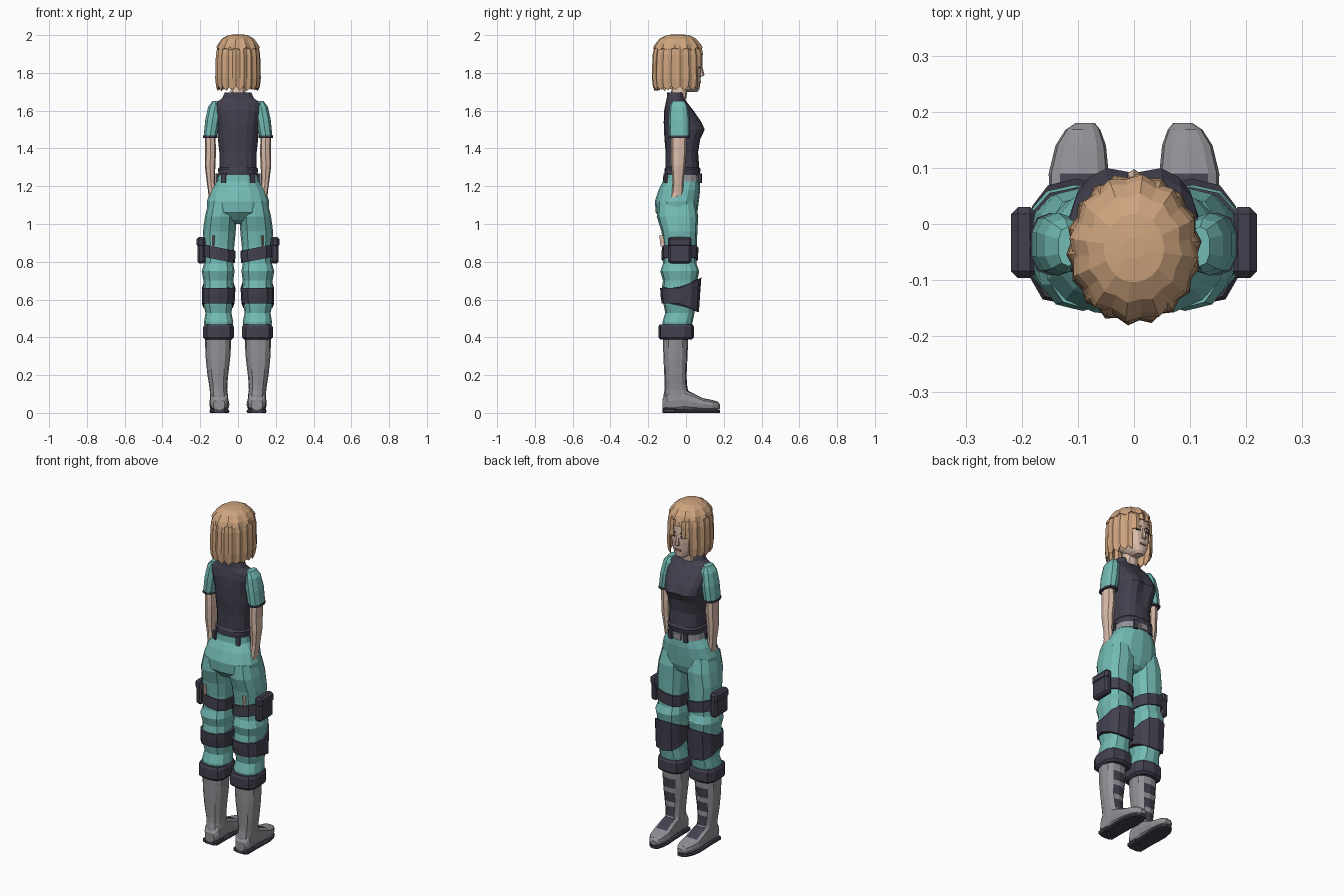
import bpy, math, random
from mathutils import Vector, Matrix

random.seed(4)
cube = bpy.data.objects.get("Cube")
if cube:
    bpy.data.objects.remove(cube)


def material(name, *rgb):
    linear = [(c / 255 / 12.92) if c < 11 else ((c / 255 + .055) / 1.055) ** 2.4 for c in rgb] + [1]
    mat = bpy.data.materials.new(name)
    mat.use_nodes = True
    mat.diffuse_color = linear
    mat.node_tree.nodes["Principled BSDF"].inputs["Base Color"].default_value = linear
    return mat


TEAL = material("teal cloth", 115, 187, 181)
DARK = material("dark charcoal", 66, 64, 78)
GREY = material("boot grey", 146, 146, 151)
SKIN = material("skin", 218, 188, 170)
HAIR = material("light brown hair", 206, 164, 126)
BROW = material("brow brown", 105, 78, 62)
LIPS = material("lips", 178, 118, 110)


def build(name, verts, faces, mats, mirror=False, paint=None):
    """Make a flat shaded object; paint picks a material slot from a face centre."""
    mesh = bpy.data.meshes.new(name)
    mesh.from_pydata(verts, [], faces)
    for mat in mats:
        mesh.materials.append(mat)
    if paint:
        for face in mesh.polygons:
            face.material_index = int(paint(face.center))
    obj = bpy.data.objects.new(name, mesh)
    bpy.context.collection.objects.link(obj)
    if mirror:
        obj.modifiers.new("Mirror", "MIRROR").use_mirror_merge = False
    return obj


def loft(name, rings, mats, n=10, power=2.5, mirror=False, along_y=False, shape=None, paint=None):
    """Skin rings given as (height, x low, x high, y low, y high)."""
    verts, faces = [], []
    for h, x0, x1, y0, y1 in rings:
        for i in range(n):
            a = math.tau * i / n
            s, c = -math.sin(a), math.cos(a)
            x = (x0 + x1) / 2 + (x1 - x0) / 2 * math.copysign(abs(s) ** (2 / power), s)
            y = (y0 + y1) / 2 + (y1 - y0) / 2 * math.copysign(abs(c) ** (2 / power), c)
            p = Vector((x, h, y)) if along_y else Vector((x, y, h))
            verts.append(shape(p) if shape else p)
    for r in range(len(rings) - 1):
        for i in range(n):
            j = (i + 1) % n
            faces.append((r * n + i, r * n + j, r * n + n + j, r * n + n + i))
    faces += [tuple(reversed(range(n))), tuple(range(len(verts) - n, len(verts)))]
    # Rings may run downwards or along y, so turn the skin to face outwards
    if (rings[0][0] > rings[-1][0]) != along_y:
        faces = [tuple(reversed(f)) for f in faces]
    return build(name, verts, faces, mats, mirror, paint)


def box(name, centre, size, mat, mirror=False, turn=0, bevel=0):
    corners = [Vector((x, y, z)) for x in (-.5, .5) for y in (-.5, .5) for z in (-.5, .5)]
    spin = Matrix.Rotation(turn, 3, "Z")
    verts = [spin @ (c * Vector(size)) + Vector(centre) for c in corners]
    faces = [(0, 1, 3, 2), (4, 6, 7, 5), (0, 4, 5, 1), (2, 3, 7, 6), (0, 2, 6, 4), (1, 5, 7, 3)]
    obj = build(name, verts, faces, [mat], mirror)
    if bevel:
        obj.modifiers.new("Bevel", "BEVEL").width = bevel
    return obj


def sample(rings, h, grow=0):
    """Ring at any height of a table that runs from top to bottom."""
    for a, b in zip(rings, rings[1:]):
        if a[0] >= h >= b[0]:
            t = (a[0] - h) / (a[0] - b[0])
            v = [p + (q - p) * t for p, q in zip(a, b)]
            return (h, v[1] - grow, v[2] + grow, v[3] - grow, v[4] + grow)


# Trousers: hips and two legs with soft folds
loft("hips", [(1.23, -.11, .11, -.12, .075), (1.18, -.145, .145, -.145, .075), (1.12, -.165, .165, -.165, .068),
              (1.06, -.16, .16, -.16, .06), (1.02, -.1, .1, -.125, .045), (1.0, -.03, .03, -.08, .02)],
     [TEAL], n=16, power=2.3)
leg = [(1.12, .02, .155, -.15, .05), (1.04, .008, .175, -.155, .065), (.96, .012, .186, -.13, .06),
       (.88, .02, .18, -.12, .058), (.79, .025, .18, -.122, .055), (.75, .018, .192, -.136, .07),
       (.7, .025, .183, -.122, .06), (.65, .022, .182, -.13, .062), (.57, .028, .183, -.118, .048),
       (.53, .035, .172, -.11, .045), (.48, .025, .18, -.125, .035), (.42, .035, .17, -.12, .02)]
loft("trouser_legs", leg, [TEAL], n=12, mirror=True)


# Thigh straps, pouches, knee pads and cuffs
def slant(p):
    p.z += (p.x - .1) * .2
    return p


def knee(p):
    front = max(0, p.y + .02)
    p.z += front * (.6 if p.z > .65 else -.6 if p.z < .6 else .3)
    p.y += front * .12
    return p


loft("thigh_straps", [sample(leg, z, .008) for z in (.875, .81)], [DARK], n=12, mirror=True, shape=slant)
box("thigh_pouches", (.194, -.033, .86), (.042, .122, .14), DARK, True, bevel=.012)
box("pouch_flaps", (.196, -.033, .905), (.046, .126, .055), DARK, True, bevel=.012)
loft("knee_pads", [sample(leg, z, .009) for z in (.662, .62, .58)], [DARK], n=12, mirror=True, shape=knee)
loft("trouser_cuffs", [(.468, .025, .18, -.14, .035), (.455, .018, .187, -.146, .042),
                       (.4, .018, .187, -.146, .042), (.388, .03, .175, -.135, .03)],
     [DARK], mirror=True, power=3.2)

# Boots: shaft with laced tongue, foot and sole
shaft = [(.4, .035, .175, -.122, .012), (.3, .04, .172, -.12, .008), (.2, .052, .162, -.115, .003),
         (.13, .058, .15, -.112, .006), (.08, .052, .148, -.122, .03), (.02, .052, .148, -.122, .03)]
laced = lambda c: abs(c.x - .106) < .03 and c.y > -.03 and c.z < .37 and int(c.z * 36) % 3 > 0
loft("boot_shafts", [sample(shaft, .4 - i * .0278) for i in range(13)], [GREY, DARK], n=12, mirror=True, paint=laced)
foot = [(-.125, .07, .13, .015, .07), (-.1, .052, .148, .012, .11), (-.02, .052, .148, .012, .13),
        (.03, .05, .151, .012, .108), (.09, .045, .152, .012, .078), (.14, .05, .14, .012, .068),
        (.168, .06, .122, .014, .06), (.18, .07, .104, .02, .045)]
tongue = lambda c: abs(c.x - .1) < .028 and c.z > .07 and 0 < c.y < .07
loft("boot_feet", foot, [GREY, DARK], n=12, power=3, mirror=True, along_y=True, paint=tongue)
loft("boot_soles", [(y, x0, x1, 0, .016) for y, x0, x1, *_ in foot], [DARK], n=8, power=8, mirror=True, along_y=True)
box("boot_heels", (.1, -.087, .012), (.098, .07, .024), DARK, True, bevel=.006)


# Vest with a shaped chest
def chest(p):
    if 1.42 < p.z < 1.58 and p.y > 0 and abs(p.x) < .02:
        p.y -= .014
    return p


loft("vest", [(1.25, -.102, .102, -.115, .07), (1.29, -.108, .108, -.115, .078), (1.3, -.1, .1, -.108, .07),
              (1.38, -.1, .1, -.108, .064), (1.45, -.108, .108, -.114, .08), (1.5, -.113, .113, -.117, .105),
              (1.54, -.118, .118, -.118, .086), (1.6, -.128, .128, -.116, .04), (1.64, -.124, .124, -.108, .008),
              (1.665, -.085, .085, -.102, -.01), (1.695, -.072, .072, -.1, -.015)],
     [DARK], n=18, shape=chest)

# Belt, its loops and the buckle
loft("belt", [(1.225, -.113, .113, -.122, .078), (1.26, -.108, .108, -.12, .078)], [TEAL, GREY], n=16,
     paint=lambda c: c.y > 0)
for label, x, y, turn in (("front", .05, .074, -.2), ("side", .11, -.03, math.pi / 2), ("back", .075, -.107, .4)):
    box(label + "_belt_loops", (x, y, 1.242), (.024, .016, .05), DARK, True, turn)
box("belt_buckle", (0, .078, 1.242), (.045, .012, .036), GREY)

# Sleeves, arms and the fingertips behind the thighs
loft("sleeves", [(1.652, .1, .135, -.075, -.005), (1.62, .085, .16, -.087, .01), (1.55, .095, .175, -.092, .02),
                 (1.46, .112, .184, -.09, .018)], [TEAL], mirror=True)
loft("sleeve_hems", [(1.468, .11, .186, -.092, .02), (1.456, .11, .186, -.092, .02)], [DARK], mirror=True)
loft("arms", [(1.48, .12, .175, -.078, .004), (1.38, .116, .175, -.08, .002), (1.31, .12, .176, -.078, -.004),
              (1.22, .122, .165, -.07, -.014), (1.17, .115, .158, -.075, -.015), (1.05, .105, .15, -.12, -.04)],
     [SKIN], n=8, mirror=True)
loft("fingertips", [(.94, .122, .135, -.142, -.1), (.88, .126, .134, -.134, -.1)], [SKIN], n=6, mirror=True)

# Neck, head and face
loft("neck", [(1.66, -.048, .048, -.09, .0), (1.72, -.038, .038, -.075, .01), (1.78, -.04, .04, -.075, .01)], [SKIN])
loft("head", [(1.7, -.022, .022, .0, .062), (1.715, -.04, .04, -.03, .072), (1.75, -.06, .06, -.08, .076),
              (1.8, -.072, .072, -.11, .08), (1.85, -.078, .078, -.13, .08), (1.91, -.076, .076, -.12, .075),
              (1.95, -.055, .055, -.09, .05)], [SKIN], n=16)
loft("nose", [(1.782, -.013, .013, .06, .088), (1.79, -.013, .013, .06, .098), (1.845, -.006, .006, .06, .084)],
     [SKIN], n=6)
box("eyes", (.031, .073, 1.832), (.026, .009, .01), DARK, True, -.25)
box("eyebrows", (.032, .073, 1.853), (.034, .009, .006), BROW, True, -.25)
box("mouth", (0, .075, 1.752), (.036, .009, .011), LIPS)


# Hair: fluted strands round the head, open at the face
def hair(name, rows, columns, scale, jag, gap):
    verts, faces = [], []
    for r, (radius, z) in enumerate(rows):
        for i in range(columns):
            a = math.tau * (i + .5) / columns
            ridge = scale * radius * (.93 if i % 2 and r > 1 else 1)
            drop = (-jag if i % 2 else jag) * random.uniform(.4, 1) if r == len(rows) - 1 else 0
            verts.append((math.sin(a) * .114 * ridge, math.cos(a) * .131 * ridge - .043, z + drop))
    for r in range(len(rows) - 1):
        for i in range(columns):
            a = abs((i + 1) / columns * 360 % 360)
            if min(a, 360 - a) < gap(rows[r][1]):
                continue
            j = (i + 1) % columns
            faces.append((r * columns + i, r * columns + columns + i, r * columns + columns + j, r * columns + j))
    faces.append(tuple(reversed(range(columns))))
    obj = build(name, verts, faces, [HAIR])
    shell = obj.modifiers.new("Thickness", "SOLIDIFY")
    shell.thickness = .006
    return obj


hair("bobbed_hair", [(.1, 1.988), (.5, 1.98), (.8, 1.955), (.93, 1.925), (.98, 1.895), (1, 1.83), (1.01, 1.77), (.97, 1.718)],
     36, 1, .014, lambda z: 0 if z > 1.92 else 16 if z > 1.89 else 28 if z > 1.85 else 36)
hair("crown_layer", [(.12, 2.0), (.45, 1.994), (.72, 1.976), (.9, 1.948), (.97, 1.925)], 24, 1, .008, lambda z: 0)
